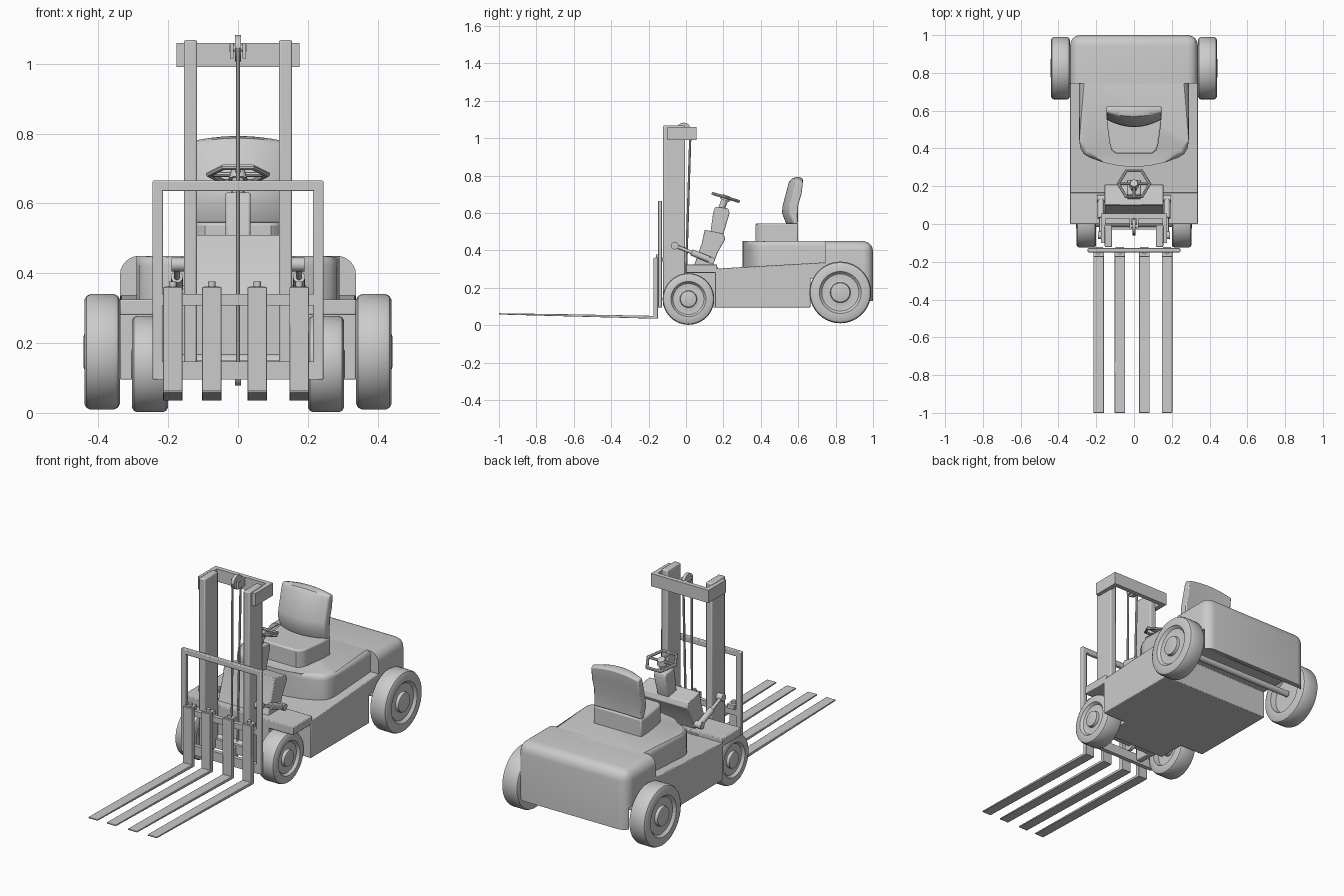
import bpy, bmesh, math
from mathutils import Vector

if "Cube" in bpy.data.objects:
    bpy.data.objects.remove(bpy.data.objects["Cube"])


def finish(name, bm, bevel=0.0, segs=2):
    bmesh.ops.recalc_face_normals(bm, faces=bm.faces)
    me = bpy.data.meshes.new(name)
    bm.to_mesh(me)
    bm.free()
    ob = bpy.data.objects.new(name, me)
    bpy.context.collection.objects.link(ob)
    if bevel:
        m = ob.modifiers.new("bevel", 'BEVEL')
        m.width, m.segments, m.limit_method = bevel, segs, 'ANGLE'
        m.angle_limit = math.radians(40)
    bpy.ops.object.select_all(action='DESELECT')
    ob.select_set(True)
    bpy.context.view_layer.objects.active = ob
    bpy.ops.object.shade_smooth_by_angle(angle=math.radians(35))
    return ob


def prism_bm(pts, axis, lo, hi, slices=1, warp=None):
    """Extrude a closed profile: axis x takes (y, z) points, axis z takes (x, y)."""
    bm = bmesh.new()
    rings = []
    for i in range(slices + 1):
        d = lo + (hi - lo) * i / slices
        cos = [Vector((d, a, b) if axis == 'x' else (a, b, d)) for a, b in pts]
        rings.append([bm.verts.new(warp(c) if warp else c) for c in cos])
    n = len(pts)
    for r, s in zip(rings, rings[1:]):
        for j in range(n):
            bm.faces.new((r[j], r[(j + 1) % n], s[(j + 1) % n], s[j]))
    bm.faces.new(rings[0])
    bm.faces.new(rings[-1])
    return bm


def prism(name, pts, axis, lo, hi, bevel=0.0, slices=1, warp=None):
    return finish(name, prism_bm(pts, axis, lo, hi, slices, warp), bevel)


def box(name, x, y, z, bevel=0.0):
    pts = [(x[0], y[0]), (x[1], y[0]), (x[1], y[1]), (x[0], y[1])]
    return prism(name, pts, 'z', z[0], z[1], bevel)


def rod(name, a, b, r, sides=16, r2=None):
    a, b = Vector(a), Vector(b)
    bm = bmesh.new()
    bmesh.ops.create_cone(bm, cap_ends=True, segments=sides, radius1=r,
                          radius2=r if r2 is None else r2, depth=(b - a).length)
    bm.transform((b - a).to_track_quat('Z', 'Y').to_matrix().to_4x4())
    bmesh.ops.translate(bm, verts=bm.verts, vec=(a + b) / 2)
    return finish(name, bm)


def lathe_x(name, prof, cx, cy, cz, side, sides=40):
    """Revolve (offset along x, radius) points round the x axis."""
    bm = bmesh.new()
    rings = [[bm.verts.new((cx + side * d, cy + r * math.cos(k * math.tau / sides),
                            cz + r * math.sin(k * math.tau / sides)))
              for k in range(sides)] for d, r in prof]
    for r, s in zip(rings, rings[1:]):
        for k in range(sides):
            bm.faces.new((r[k], r[(k + 1) % sides], s[(k + 1) % sides], s[k]))
    bm.faces.new(rings[0])
    bm.faces.new(rings[-1])
    return finish(name, bm)


def wheel(name, x_in, x_out, y, z, R, side):
    w = x_out - x_in
    prof = [(0.03, .3 * R), (0.03, .62 * R), (0, .66 * R), (0, .9 * R), (.006, .97 * R), (.016, R),
            (w - .016, R), (w - .006, .97 * R), (w, .9 * R), (w, .68 * R), (w - .006, .65 * R),
            (w - .014, .6 * R), (w - .018, .36 * R), (w - .016, .33 * R), (w, .31 * R), (w + .002, .27 * R)]
    lathe_x(name, prof, side * x_in, y, z, side)


# chassis: main tub, narrow nose between front wheels, fenders
prism("chassis", [(.155, .095), (.665, .095), (.665, .25), (.78, .25), (.78, .338), (.155, .302)],
      'x', -.338, .338, .004)
box("chassis_nose", (-.19, .19), (0, .17), (.095, .31))
box("front_fender", (-.338, .338), (0, .167), (.28, .325), .004)

# counterweight: rounded block with an axle recess under it
bm = prism_bm([(-.338, .745), (.338, .745), (.338, 1), (-.338, 1)], 'z', .13, .45)
mids = [(e, (e.verts[0].co + e.verts[1].co) / 2) for e in bm.edges]
sel = [e for e, m in mids if (m.z > .44 and m.y > .75) or (m.y > .99 and abs(m.x) > .3)]
bmesh.ops.bevel(bm, geom=sel, offset=.055, segments=6, profile=.5, affect='EDGES')
cw = finish("counterweight", bm)
cutter = box("recess_cutter", (-.5, .5), (.6, .972), (0, .25))
cutter.hide_render = True
cutter.hide_viewport = True
cut = cw.modifiers.new("recess", 'BOOLEAN')
cut.object, cut.operation, cut.solver = cutter, 'DIFFERENCE', 'EXACT'

# engine hood
half = [(.29, .80), (.29, .44), (.283, .40), (.265, .37), (.235, .352), (.16, .325), (.08, .308)]
bm = prism_bm(half + [(0, .302)] + [(-x, y) for x, y in reversed(half)], 'z', .30, .45)
sel = [e for e in bm.edges if all(v.co.z > .44 for v in e.verts)]
bmesh.ops.bevel(bm, geom=sel, offset=.028, segments=4, profile=.5, affect='EDGES')
finish("engine_hood", bm)

# seat
half = [(.147, .60), (.143, .53), (.128, .42), (.118, .39), (.095, .372)]
prism("seat_base", half + [(-x, y) for x, y in reversed(half)], 'z', .44, .545, .008)


def curve_back(c):
    t = (c.x / .145) ** 2
    front = max(0, min(1, (.60 - c.y) / .06))
    return Vector((c.x, c.y + .04 * t * front, c.z - (.018 * t if c.z > .7 else 0)))


prism("seat_back", [(.535, .543), (.513, .60), (.517, .64), (.55, .765), (.57, .787), (.60, .793),
                    (.625, .785), (.618, .72), (.598, .64), (.593, .543)],
      'x', -.145, .145, .006, 12, curve_back)

# dashboard and steering column
prism("dashboard", [(.04, .31), (.14, .31), (.17, .39), (.21, .46), (.2, .49), (.10, .51), (.085, .44)],
      'x', -.155, .155, .004)
prism("steering_column", [(.13, .49), (.145, .60), (.155, .632), (.225, .625), (.233, .60), (.198, .48)],
      'x', -.036, .036, .006)
rod("steering_shaft", (0, .185, .61), (0, .213, .685), .018)
rod("steering_hub", (0, .207, .668), (0, .217, .694), .028, 12, .02)

# steering wheel: hexagonal rim with three spokes
tilt = Vector((0, .29, .957)).to_track_quat('Z', 'Y')
ctr = Vector((0, .213, .683))


def rim(k, r):
    a = k * math.tau / 6
    return ctr + Vector((r * math.cos(a), r * math.sin(a) * .958, -r * math.sin(a) * .29))


bm = bmesh.new()
rings = [[bm.verts.new(rim(k, .083 + .009 * math.cos(j * math.pi / 4))
                       + Vector((0, .29, .957)) * .008 * math.sin(j * math.pi / 4))
          for j in range(8)] for k in range(6)]
for k in range(6):
    r, s = rings[k], rings[(k + 1) % 6]
    for j in range(8):
        bm.faces.new((r[j], r[(j + 1) % 8], s[(j + 1) % 8], s[j]))
finish("steering_rim", bm)
for k in (0, 3, 4.5):
    rod("steering_spoke", ctr, rim(k, .072), .007, 8)

# mirrored parts: wheels, mast posts, tilt cylinders
for s, tag in ((-1, "left"), (1, "right")):
    wheel(f"rear_wheel_{tag}", .338, .44, .825, .175, .165, s)
    wheel(f"front_wheel_{tag}", .20, .304, .013, .14, .138, s)
    post = sorted((s * .117, s * .155))
    box(f"mast_post_{tag}", post, (-.122, -.005), (.10, 1.068), .006)
    box(f"mast_top_arm_{tag}", sorted((s * .15, s * .176)), (-.10, .055), (.99, 1.06))
    rod(f"tilt_cylinder_{tag}", (s * .175, .03, .389), (s * .175, .14, .345), .017)
    rod(f"tilt_rod_{tag}", (s * .175, -.06, .425), (s * .175, .05, .381), .009, 12)
    rod(f"tilt_joint_{tag}", (s * .15, -.06, .425), (s * .19, -.06, .425), .02)
    rod(f"tilt_mount_{tag}", (s * .15, .135, .347), (s * .195, .135, .347), .018)
    box(f"guard_side_{tag}", sorted((s * .215, s * .245)), (-.15, -.128), (.095, .665), .004)
rod("rear_axle", (-.36, .825, .175), (.36, .825, .175), .017)
rod("front_axle", (-.23, .013, .14), (.23, .013, .14), .03)

# mast head, pulley and chains
box("mast_top_plate", (-.176, .176), (.03, .055), (.99, 1.06))
box("mast_bottom_plate", (-.155, .155), (-.03, -.005), (.10, .15))
for x in (-.018, .018):
    box("pulley_bracket", (x - .005, x + .005), (-.03, .035), (1.015, 1.06))
rod("top_pulley", (-.009, -.012, 1.045), (.009, -.012, 1.045), .038, 24)
rod("pulley_pin", (-.025, -.012, 1.045), (.025, -.012, 1.045), .01)
rod("bottom_pulley", (-.009, -.03, .11), (.009, -.03, .11), .032, 24)
rod("front_chain", (0, -.048, 1.045), (0, -.055, .11), .006, 8)
rod("back_chain", (0, .024, 1.045), (0, -.005, .11), .006, 8)

# load guard frame
box("guard_top_bar", (-.245, .245), (-.15, -.128), (.635, .665), .004)
box("guard_middle_bar", (-.23, .23), (-.15, -.128), (.308, .34))
box("guard_bottom_bar", (-.23, .23), (-.15, -.128), (.095, .147))

# forks
for i, x in enumerate((-.187, -.075, .055, .175)):
    prism(f"fork_{i + 1}", [(-.15, .36), (-.15, .035), (-.178, .035), (-1, .057), (-1, .064),
                            (-.60, .058), (-.174, .05), (-.174, .36)], 'x', x - .028, x + .028, .002)
    box(f"fork_hook_{i + 1}", (x - .022, x + .022), (-.165, -.122), (.34, .362))
    rod(f"fork_pin_{i + 1}", (x, -.15, .34), (x, -.15, .377), .011, 12)
